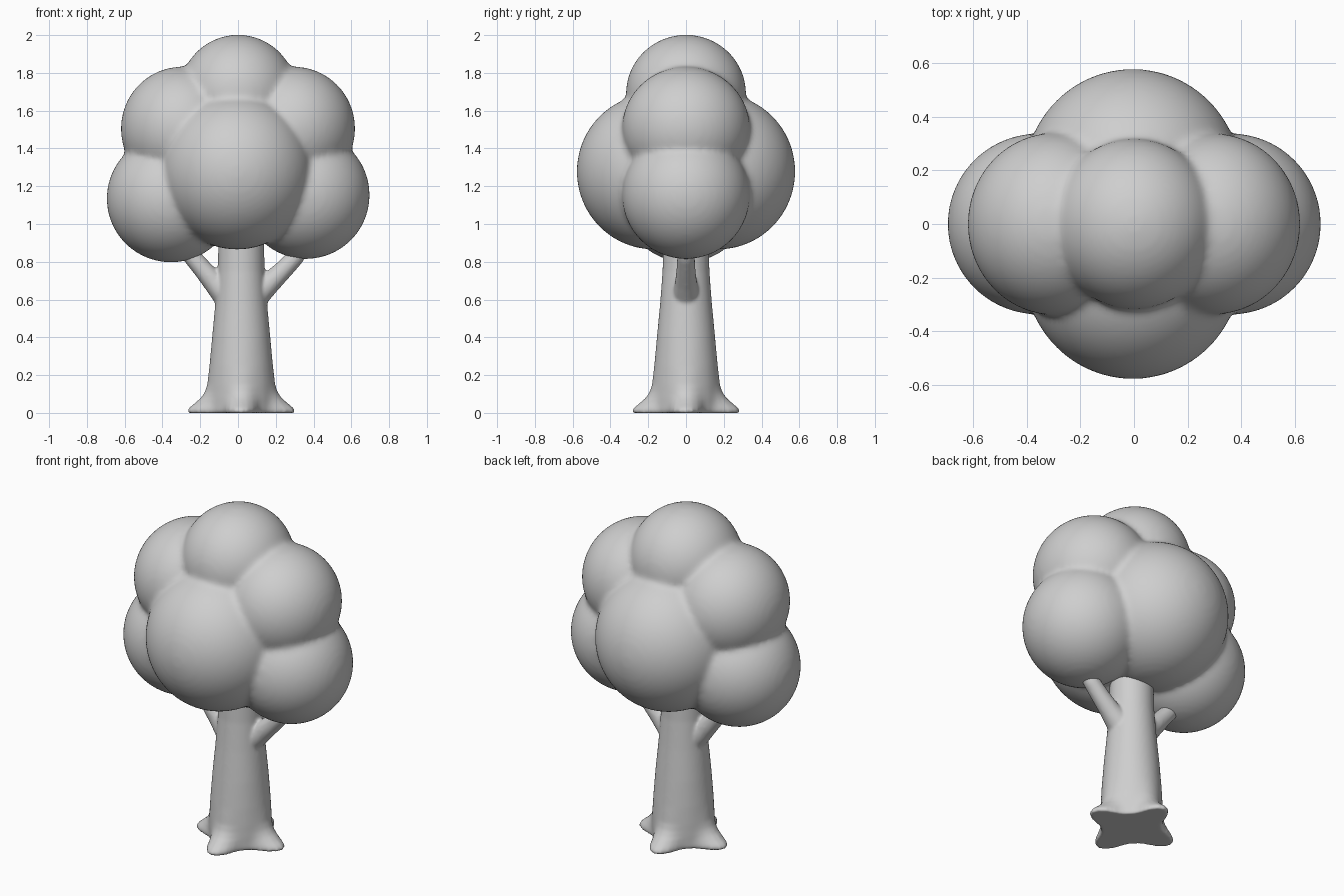
import bpy, bmesh, math
from mathutils import Matrix, Vector

if "Cube" in bpy.data.objects:
    bpy.data.objects.remove(bpy.data.objects["Cube"])

GREY = bpy.data.materials.new("light grey")
GREY.diffuse_color = (0.62, 0.62, 0.62, 1)
GREY.use_nodes = True
GREY.node_tree.nodes["Principled BSDF"].inputs["Base Color"].default_value = GREY.diffuse_color


def finish(name, bm, voxel, rounds):
    """Fuse the overlapping solids of one part into a single soft skin."""
    bmesh.ops.recalc_face_normals(bm, faces=bm.faces)
    mesh = bpy.data.meshes.new(name)
    bm.to_mesh(mesh)
    bm.free()
    mesh.materials.append(GREY)
    for p in mesh.polygons:
        p.use_smooth = True
    ob = bpy.data.objects.new(name, mesh)
    bpy.context.collection.objects.link(ob)
    fuse = ob.modifiers.new("fuse", 'REMESH')
    fuse.mode = 'VOXEL'
    fuse.voxel_size = voxel
    fuse.use_smooth_shade = True
    soften = ob.modifiers.new("soften", 'SMOOTH')
    soften.factor = 0.5
    soften.iterations = rounds


def skin(bm, rings):
    """Bridge rings of vertices into a capped tube."""
    n = len(rings[0])
    for a, b in zip(rings, rings[1:]):
        for i in range(n):
            j = (i + 1) % n
            bm.faces.new((a[i], a[j], b[j], b[i]))
    bm.faces.new(rings[0][::-1])
    bm.faces.new(rings[-1])


# Crown: overlapping balls (centre, radii)
balls = [
    ((0, 0, 1.69), (0.31, 0.318, 0.312)),
    ((-0.295, 0, 1.505), (0.325, 0.34, 0.328)),
    ((0.295, 0, 1.505), (0.325, 0.338, 0.328)),
    ((-0.355, 0, 1.135), (0.34, 0.338, 0.338)),
    ((0.36, 0, 1.153), (0.337, 0.338, 0.338)),
    ((-0.005, -0.168, 1.278), (0.405, 0.41, 0.413)),
    ((-0.005, 0.168, 1.278), (0.405, 0.41, 0.413)),
]
bm = bmesh.new()
for centre, radii in balls:
    place = Matrix.Translation(centre) @ Matrix.Diagonal((*radii, 1))
    bmesh.ops.create_icosphere(bm, subdivisions=5, radius=1, matrix=place)
finish("crown", bm, 0.016, 10)

# Trunk: tapering column flaring into four roots (height, radius, root reach)
profile = [
    (0.0, 0.168, 0.112), (0.012, 0.172, 0.116), (0.03, 0.172, 0.102),
    (0.05, 0.172, 0.076), (0.08, 0.172, 0.042), (0.11, 0.171, 0.022),
    (0.15, 0.17, 0.01), (0.25, 0.165, 0.003), (0.4, 0.154, 0),
    (0.58, 0.137, 0), (0.75, 0.124, 0), (1.1, 0.117, 0),
]
bm = bmesh.new()
N = 48
rings = []
for z, r, reach in profile:
    ring = []
    for i in range(N):
        t = 2 * math.pi * i / N
        d = r + reach * (0.5 + 0.5 * math.cos(4 * t)) ** 1.6
        ring.append(bm.verts.new((0.017 + d * math.cos(t), d * math.sin(t), z)))
    rings.append(ring)
skin(bm, rings)


# Branches: tapered bent tubes growing from the trunk (x, z, radius)
def branch(bm, path):
    pts = [Vector((x, 0, z)) for x, z, r in path]
    rings = []
    for k, (x, z, r) in enumerate(path):
        d = (pts[min(k + 1, len(pts) - 1)] - pts[max(k - 1, 0)]).normalized()
        side = Vector((0, 1, 0))
        up = d.cross(side)
        rings.append([bm.verts.new(pts[k] + r * (math.cos(a) * side + math.sin(a) * up))
                      for a in (2 * math.pi * i / 20 for i in range(20))])
    skin(bm, rings)


branch(bm, [(-0.02, 0.58, 0.085), (-0.08, 0.643, 0.07), (-0.13, 0.695, 0.058),
            (-0.19, 0.765, 0.051), (-0.25, 0.835, 0.047), (-0.33, 0.93, 0.045)])
branch(bm, [(0.05, 0.58, 0.085), (0.115, 0.643, 0.07), (0.17, 0.69, 0.058),
            (0.235, 0.752, 0.051), (0.30, 0.82, 0.047), (0.37, 0.93, 0.045)])
finish("trunk_and_branches", bm, 0.009, 6)
